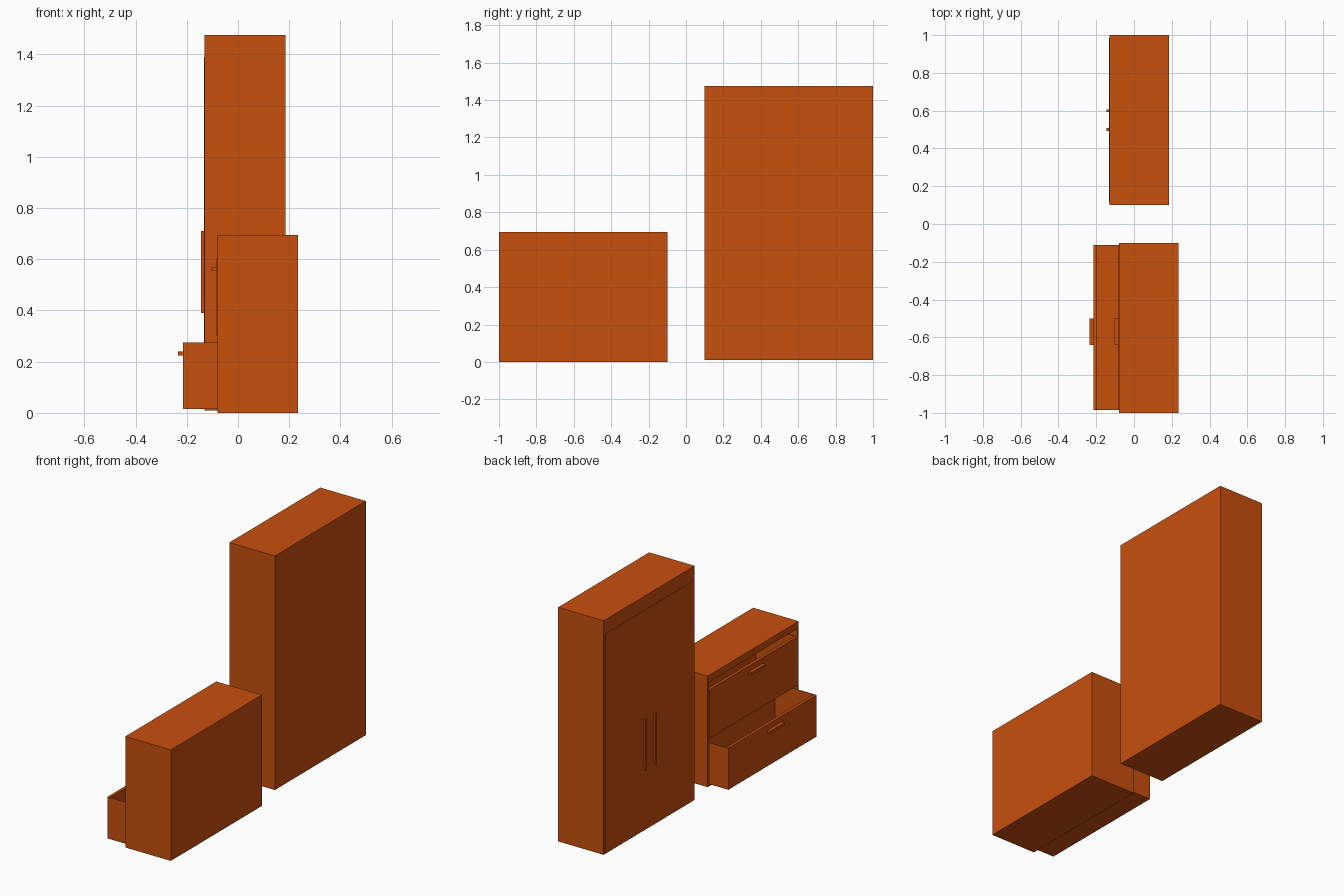
import bpy
import bmesh
from mathutils import Matrix, Vector

if "Cube" in bpy.data.objects:
    bpy.data.objects.remove(bpy.data.objects["Cube"], do_unlink=True)

orange = bpy.data.materials.new("burnt orange")
orange.use_nodes = True
colour = (0.58, 0.08, 0.004, 1)
orange.diffuse_color = colour
orange.node_tree.nodes["Principled BSDF"].inputs["Base Color"].default_value = colour


def make(name, *boxes):
    """One object from boxes given as (x0, x1), (y0, y1), (z0, z1)."""
    bm = bmesh.new()
    for box in boxes:
        centre = Vector([(a + b) / 2 for a, b in box])
        size = Vector([b - a for a, b in box])
        bmesh.ops.create_cube(bm, size=1, matrix=Matrix.LocRotScale(centre, None, size))
    mesh = bpy.data.meshes.new(name)
    bm.to_mesh(mesh)
    bm.free()
    mesh.materials.append(orange)
    obj = bpy.data.objects.new(name, mesh)
    bpy.context.scene.collection.objects.link(obj)
    return obj


def carcass(name, x, y, z, side, base, header):
    """Open-fronted cabinet: two sides, back, base and header; the opening faces -x."""
    inner_y = (y[0] + side, y[1] - side)
    inner_x = (x[0], x[1] - side)
    make(name,
         (x, (y[0], inner_y[0]), z),
         (x, (inner_y[1], y[1]), z),
         ((inner_x[1], x[1]), inner_y, z),
         (inner_x, inner_y, (z[0], z[0] + base)),
         (inner_x, inner_y, (z[1] - header, z[1])))


def drawer(name, front, z):
    """Open-topped drawer with a thick front, thin walls and a bar handle."""
    y0, y1 = -0.985, -0.112
    panel, wall, depth = 0.018, 0.003, 0.29
    x = (front + panel, front + depth)
    make(name + "_front", ((front, x[0]), (y0, y1), z))
    make(name + "_box",
         (x, (y0, y0 + wall), z),
         (x, (y1 - wall, y1), z),
         ((x[1] - wall, x[1]), (y0 + wall, y1 - wall), z),
         ((x[0], x[1] - wall), (y0 + wall, y1 - wall), (z[0], z[0] + wall)))
    top = z[1] - 0.035
    make(name + "_handle", ((front - 0.02, front), (-0.64, -0.5), (top - 0.016, top)))


# Tall wardrobe with two doors
carcass("wardrobe_body", (-0.13, 0.185), (0.1, 1.0), (0.01, 1.475), 0.014, 0.01, 0.087)
for label, y, handle_y in (("right", (0.115, 0.549), 0.5), ("left", (0.551, 0.985), 0.6)):
    make(label + "_door", ((-0.133, -0.115), y, (0.021, 1.387)))
    make(label + "_door_handle",
         ((-0.145, -0.133), (handle_y - 0.007, handle_y + 0.007), (0.39, 0.71)))

# Low dresser with one closed and one open drawer
carcass("dresser_body", (-0.08, 0.235), (-1.0, -0.1), (0, 0.695), 0.012, 0.013, 0.042)
drawer("upper_drawer", -0.083, (0.3, 0.605))
drawer("lower_drawer", -0.215, (0.015, 0.275))
